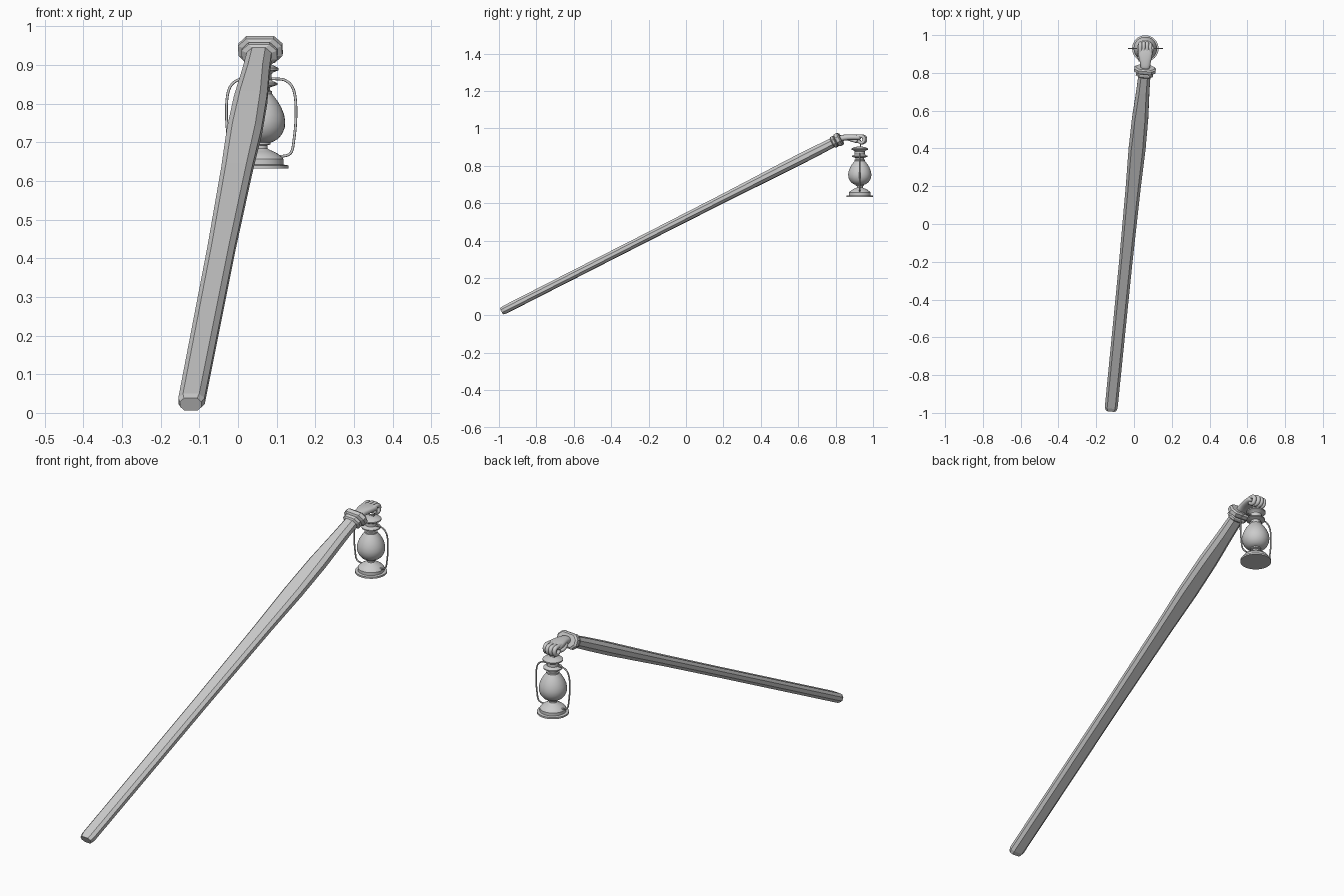
import bpy, bmesh, math
from mathutils import Vector

if "Cube" in bpy.data.objects:
    bpy.data.objects.remove(bpy.data.objects["Cube"])


def add_object(name, bm, smooth=None):
    bmesh.ops.recalc_face_normals(bm, faces=bm.faces[:])
    me = bpy.data.meshes.new(name)
    bm.to_mesh(me)
    bm.free()
    ob = bpy.data.objects.new(name, me)
    bpy.context.collection.objects.link(ob)
    if smooth:
        bpy.ops.object.select_all(action='DESELECT')
        ob.select_set(True)
        bpy.context.view_layer.objects.active = ob
        bpy.ops.object.shade_smooth_by_angle(angle=math.radians(smooth))
    return ob


def loft(name, sections, axis, chamfer=0.3, smooth=None):
    """Chamfered rectangles (centre, width, thickness) joined along an axis."""
    d = Vector(axis).normalized()
    u = d.cross(Vector((0, 0, 1))).normalized()
    v = u.cross(d)
    bm = bmesh.new()
    rings = []
    for c, w, t in sections:
        a, b, k = w / 2, t / 2, t * chamfer
        pts = [(a, b - k), (a - k, b), (k - a, b), (-a, b - k),
               (-a, k - b), (k - a, -b), (a - k, -b), (a, k - b)]
        rings.append([bm.verts.new(Vector(c) + u * x + v * y) for x, y in pts])
    for r, s in zip(rings, rings[1:]):
        for i in range(8):
            bm.faces.new((r[i], r[(i + 1) % 8], s[(i + 1) % 8], s[i]))
    bm.faces.new(rings[0])
    bm.faces.new(rings[-1])
    return add_object(name, bm, smooth)


def lathe(name, profile, steps=32):
    """Profile of (radius, z) spun around the lantern axis."""
    bm = bmesh.new()
    vs = [bm.verts.new((LX + r, LY, z)) for r, z in profile]
    es = [bm.edges.new(p) for p in zip(vs, vs[1:])]
    bmesh.ops.spin(bm, geom=vs + es, cent=(LX, LY, 0), axis=(0, 0, 1),
                   angle=math.tau, steps=steps, use_duplicate=False)
    bmesh.ops.remove_doubles(bm, verts=bm.verts[:], dist=1e-5)
    return add_object(name, bm, 35)


def tube(name, points, radius, radii=None, res=3):
    cu = bpy.data.curves.new(name, 'CURVE')
    cu.dimensions = '3D'
    cu.bevel_depth = radius
    cu.bevel_resolution = res
    cu.use_fill_caps = True
    cu.resolution_u = 5
    sp = cu.splines.new('NURBS')
    sp.points.add(len(points) - 1)
    for i, p in enumerate(points):
        sp.points[i].co = (*p, 1)
        sp.points[i].radius = radii[i] if radii else 1
    sp.use_endpoint_u = True
    sp.order_u = 3
    ob = bpy.data.objects.new(name, cu)
    bpy.context.collection.objects.link(ob)
    return ob


LX, LY = 0.06, 0.929           # lantern axis
AXIS = (0.178, 1.78, 0.907)    # pole direction


def on_pole(y):
    f = (y + 0.985) / 1.78
    return (-0.122 + 0.178 * f, y, 0.022 + 0.907 * f)


# Pole: chamfered beam that swells, then narrows to the wrist
pole = [(-0.985, 0.056, 0.036), (-0.968, 0.068, 0.043), (-0.2, 0.071, 0.043),
        (0.2, 0.08, 0.045), (0.4, 0.09, 0.05), (0.56, 0.086, 0.055),
        (0.7, 0.07, 0.054), (0.79, 0.064, 0.05)]
loft("pole", [(on_pole(y), w, t) for y, w, t in pole], AXIS)

# Cuff: two stepped flanges
cuff = [(0.782, 0.066, 0.05), (0.788, 0.092, 0.062), (0.798, 0.092, 0.062),
        (0.802, 0.08, 0.056), (0.808, 0.114, 0.07), (0.823, 0.114, 0.07),
        (0.829, 0.098, 0.056)]
loft("cuff", [(on_pole(y), w, t) for y, w, t in cuff], AXIS)

# Hand: wrist and palm
palm = loft("palm", [((0.06, y, z), w, t) for y, z, w, t in [
    (0.81, 0.942, 0.052, 0.04), (0.845, 0.951, 0.052, 0.032),
    (0.88, 0.953, 0.07, 0.032), (0.915, 0.952, 0.08, 0.03),
    (0.938, 0.95, 0.078, 0.026)]], (0, 1, 0), smooth=60)
palm.modifiers.new("round", 'SUBSURF').levels = 2
palm.modifiers["round"].render_levels = 2

# Fingers curled around the lantern ring
for i in range(4):
    x = LX + (i - 1.5) * 0.0178
    k = (0, 0.004, 0.003, -0.004)[i]
    tube(f"finger_{i + 1}", [
        (x, 0.905, 0.955), (x, 0.94 + k, 0.961), (x, 0.958 + k, 0.949),
        (x, 0.952 + k, 0.924), (x, 0.93, 0.922), (x, 0.918, 0.935)],
        0.0095, [1, 1.05, 1.05, 1, 0.95, 0.8])
tube("thumb", [(0.034, 0.865, 0.945), (0.024, 0.89, 0.937),
               (0.032, 0.912, 0.93), (0.05, 0.918, 0.928)],
     0.0095, [1, 1.05, 1, 0.8])

# Lantern base with stepped foot and domed tank
lathe("lantern_base", [
    (0, 0.632), (0.07, 0.632), (0.07, 0.64), (0.058, 0.642), (0.058, 0.656),
    (0.054, 0.661), (0.045, 0.669), (0.032, 0.676), (0.02, 0.681),
    (0.016, 0.684), (0.016, 0.692), (0.024, 0.694), (0.024, 0.702), (0, 0.702)])

# Glass globe
lathe("lantern_globe", [
    (0, 0.698), (0.028, 0.7), (0.043, 0.708), (0.054, 0.721), (0.061, 0.738),
    (0.062, 0.755), (0.059, 0.772), (0.052, 0.79), (0.042, 0.807),
    (0.032, 0.82), (0.026, 0.828), (0, 0.828)])

# Chimney and cap
lathe("lantern_cap", [
    (0, 0.822), (0.028, 0.822), (0.028, 0.832), (0.023, 0.834), (0.023, 0.842),
    (0.042, 0.848), (0.042, 0.853), (0.03, 0.858), (0.027, 0.862),
    (0.027, 0.876), (0.03, 0.88), (0.045, 0.886), (0.045, 0.892),
    (0.03, 0.899), (0.012, 0.903), (0, 0.904)])

# Wire side frames from base to chimney
for side, s in (("left", -1), ("right", 1)):
    tube(f"lantern_wire_{side}", [(LX + s * a, LY, z) for a, z in [
        (0.045, 0.663), (0.066, 0.664), (0.08, 0.674), (0.084, 0.7),
        (0.09, 0.75), (0.09, 0.81), (0.082, 0.845), (0.062, 0.862),
        (0.04, 0.864), (0.02, 0.864)]], 0.0035, res=2)

# Ring joining the lantern to the hand
bpy.ops.mesh.primitive_torus_add(
    location=(LX, LY + 0.004, 0.919), rotation=(math.pi / 2, 0, 0),
    major_radius=0.017, minor_radius=0.0032,
    major_segments=24, minor_segments=8)
bpy.context.object.name = "lantern_ring"
bpy.ops.object.shade_smooth_by_angle()
